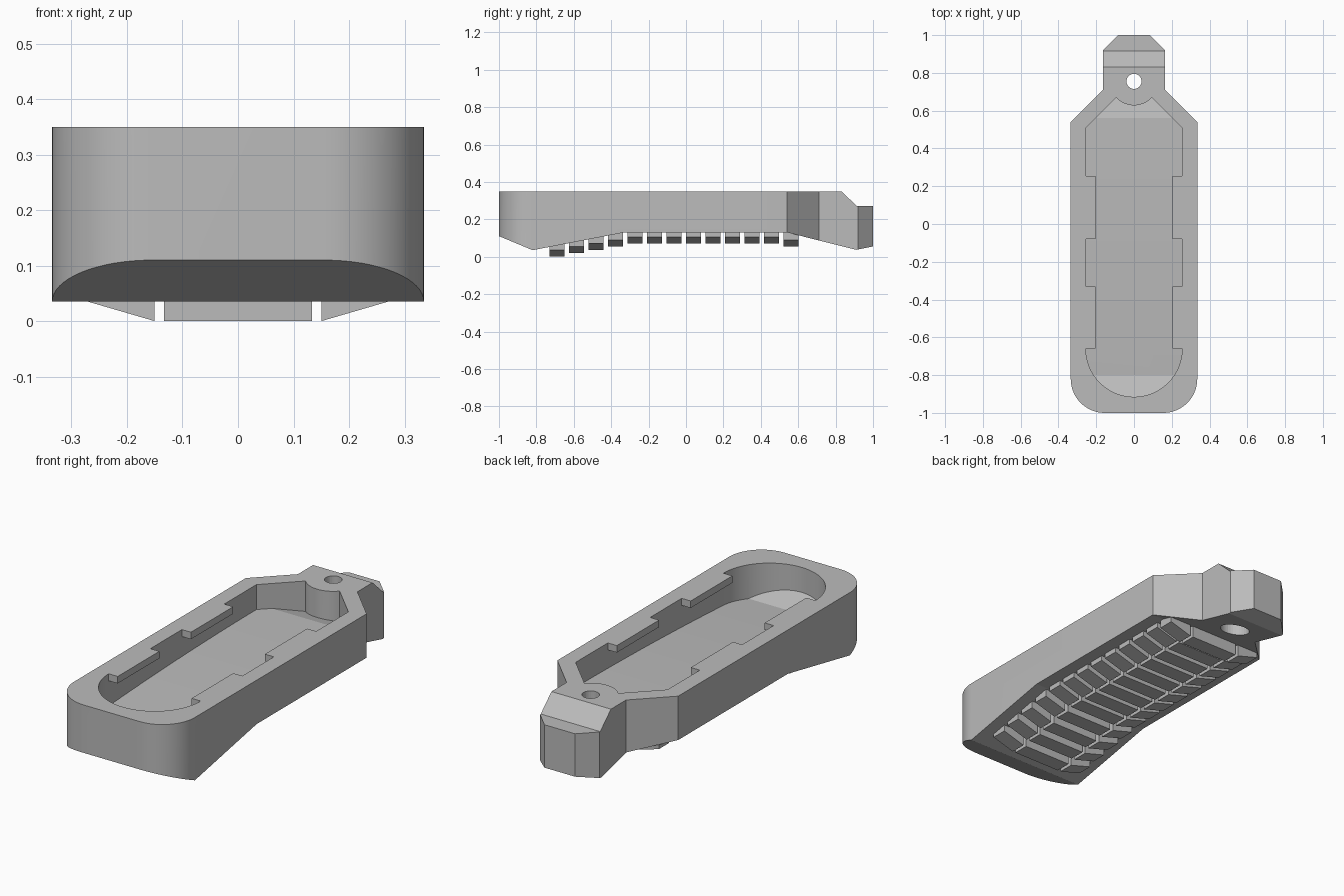
import bpy, bmesh
from math import sin, cos, radians
from mathutils import Vector

cube = bpy.data.objects.get("Cube")
if cube:
    bpy.data.objects.remove(cube, do_unlink=True)

grey = bpy.data.materials.new("plain_grey")
grey.use_nodes = True
colour = (0.5, 0.5, 0.5, 1)
grey.diffuse_color = colour
grey.node_tree.nodes["Principled BSDF"].inputs["Base Color"].default_value = colour


def add_prism(bm, points, axis, start, end):
    """Extrude a 2D polygon along x, y or z."""
    place = {"x": lambda u, v: (start, u, v),
             "y": lambda u, v: (u, start, v),
             "z": lambda u, v: (u, v, start)}[axis]
    face = bm.faces.new([bm.verts.new(place(u, v)) for u, v in points])
    moved = bmesh.ops.extrude_face_region(bm, geom=[face])["geom"]
    shift = Vector([end - start if a == axis else 0 for a in "xyz"])
    bmesh.ops.translate(bm, vec=shift, verts=[g for g in moved if isinstance(g, bmesh.types.BMVert)])


def make(name, prisms):
    bm = bmesh.new()
    for prism in prisms:
        add_prism(bm, *prism)
    bmesh.ops.recalc_face_normals(bm, faces=bm.faces[:])
    mesh = bpy.data.meshes.new(name)
    bm.to_mesh(mesh)
    bm.free()
    mesh.materials.append(grey)
    obj = bpy.data.objects.new(name, mesh)
    bpy.context.collection.objects.link(obj)
    return obj


def boolean(target, tool, operation):
    """Apply a boolean and discard the tool."""
    mod = target.modifiers.new(operation, "BOOLEAN")
    mod.operation, mod.solver, mod.object = operation, "EXACT", tool
    bpy.context.view_layer.objects.active = target
    bpy.ops.object.modifier_apply(modifier=mod.name)
    bpy.data.objects.remove(tool, do_unlink=True)


def arc(cx, cy, r, a0, a1, n):
    angles = [radians(a0 + (a1 - a0) * i / n) for i in range(n + 1)]
    return [(cx + r * cos(a), cy + r * sin(a)) for a in angles]


def mirrored(half):
    """Close a right-hand half outline with its mirror image."""
    return half + [(-x, y) for x, y in reversed(half) if abs(x) > 1e-5]


# Body: plan outline crossed with the side profile
plan = mirrored(arc(0.155, -0.82, 0.18, -90, 0, 16)
                + [(0.335, 0.54), (0.165, 0.71), (0.165, 0.92), (0.085, 1)])
side = [(-1, 0.11), (-0.82, 0.035), (-0.33, 0.13), (0.54, 0.13), (0.91, 0.037),
        (1, 0.055), (1, 0.27), (0.915, 0.27), (0.83, 0.35), (-1, 0.35)]
body = make("body", [(plan, "z", -0.1, 0.6)])
boolean(body, make("side_profile", [(side, "x", -0.5, 0.5)]), "INTERSECT")

# Cavity: rounded front, angled back corners, round screw boss, curved floor
boss = arc(0, 0.755, 0.127, -42, -90, 10)
pocket = mirrored(arc(0, -0.66, 0.255, -90, 0, 24) + [(0.255, 0.51)] + boss)
curve = [(-0.8 + 1.36 * t, 0.225 - 0.045 * (1 - t) ** 2) for t in [i / 12 for i in range(13)]]
floor = [(-1, 0.258)] + curve + [(0.7, 0.19), (0.7, 0.6), (-1, 0.6)]
cavity = make("cavity", [(pocket, "z", 0.0, 0.5)])
boolean(cavity, make("floor_profile", [(floor, "x", -0.5, 0.5)]), "INTERSECT")
boolean(body, cavity, "DIFFERENCE")

# Screw hole with a wider counterbore underneath
for radius, low, high in ((0.04, -0.1, 0.6), (0.07, -0.1, 0.18)):
    ring = arc(0, 0.755, radius, 0, 360, 32)[:-1]
    boolean(body, make("hole", [(ring, "z", low, high)]), "DIFFERENCE")

# Retaining tabs along the cavity rim
tabs = []
for y0, y1 in ((-0.66, -0.33), (-0.08, 0.255)):
    for s in (-1, 1):
        outline = [(s * 0.205, y0), (s * 0.255, y0), (s * 0.255, y1), (s * 0.205, y1)]
        tabs.append((outline, "z", 0.315, 0.35))
make("retaining_tabs", tabs)

# Grip pads stepping along the underside, each with two sloped wings
pads = []
drops = {0: 0, 1: 0.02, 2: 0.037, 3: 0.055, 12: 0.055}
for i in range(13):
    y = -0.73 + 0.1042 * i
    b = drops.get(i, 0.07)
    t = b + 0.09
    pads.append(([(-0.133, b), (0.133, b), (0.133, t), (-0.133, t)], "y", y, y + 0.08))
    for s in (-1, 1):
        wing = [(s * 0.15, b), (s * 0.27, b + 0.035), (s * 0.27, t), (s * 0.15, t)]
        pads.append((wing, "y", y, y + 0.08))
make("grip_pads", pads)

# Smooth the curved walls and floor, keep the edges crisp
bpy.ops.object.select_all(action="DESELECT")
body.select_set(True)
bpy.context.view_layer.objects.active = body
bpy.ops.object.shade_smooth_by_angle(angle=radians(10))
